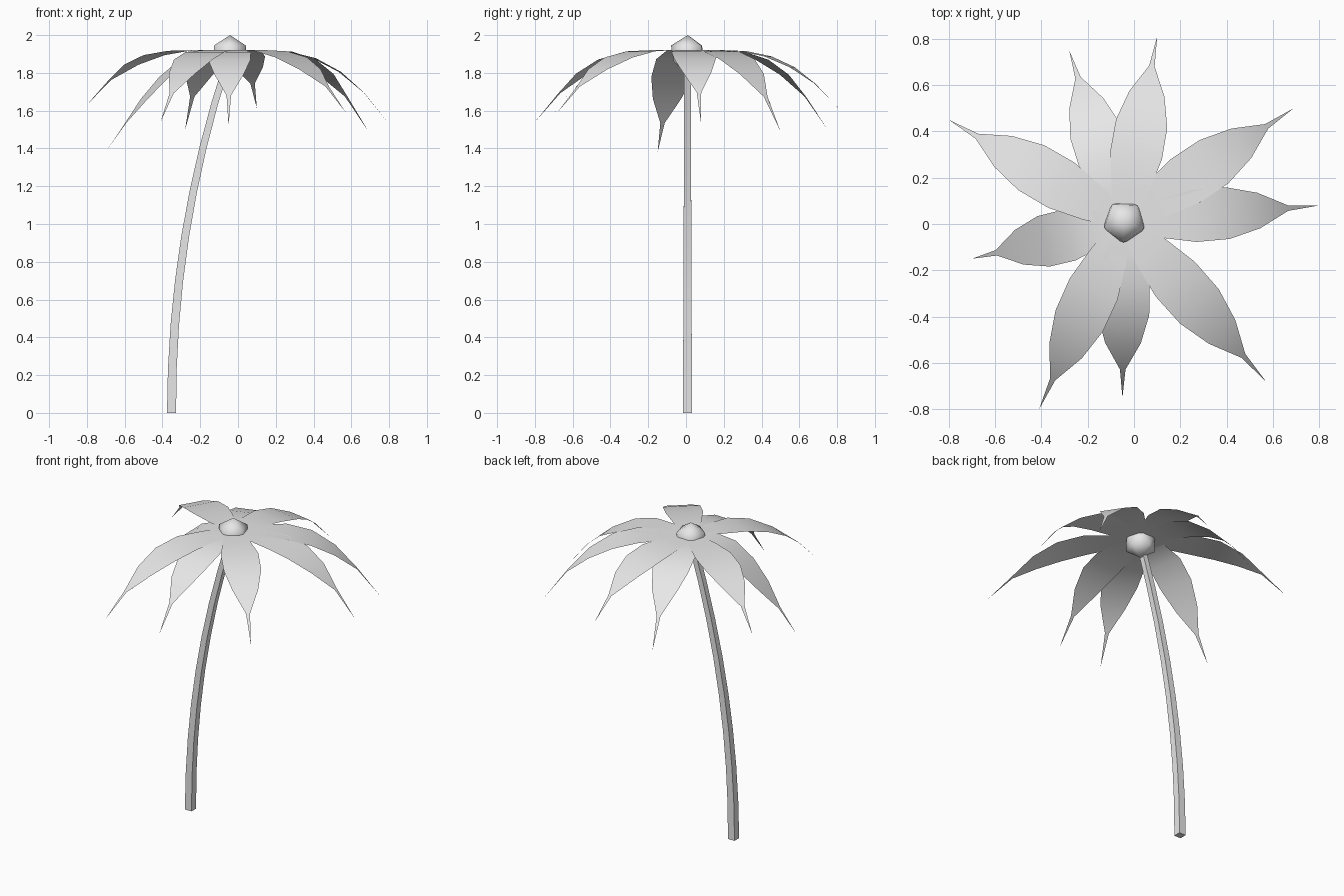
import bpy, bmesh, math
from mathutils import Vector

cube = bpy.data.objects.get("Cube")
if cube:
    bpy.data.objects.remove(cube, do_unlink=True)

# One plain grey for every part
GREY = (0.8, 0.8, 0.8, 1)
grey = bpy.data.materials.new("light_grey")
grey.use_nodes = True
grey.diffuse_color = GREY
grey.node_tree.nodes["Principled BSDF"].inputs["Base Color"].default_value = GREY


def finish(bm, name, smooth_angle=180):
    """Turn a bmesh into a smooth-shaded object with the grey material."""
    mesh = bpy.data.meshes.new(name)
    bm.to_mesh(mesh)
    bm.free()
    obj = bpy.data.objects.new(name, mesh)
    bpy.context.collection.objects.link(obj)
    mesh.materials.append(grey)
    bpy.ops.object.select_all(action="DESELECT")
    obj.select_set(True)
    bpy.context.view_layer.objects.active = obj
    bpy.ops.object.shade_smooth_by_angle(angle=math.radians(smooth_angle))
    return obj


# Trunk: a square section swept up a leaning curve, tapering slightly
def trunk(height=1.87, segments=8):
    bm = bmesh.new()
    rings = []
    for i in range(segments + 1):
        t = i / segments
        x = -0.352 + 0.3 * t ** 2.05
        lean = math.atan(0.3 * 2.05 * t ** 1.05 / height)
        half = 0.024 - 0.007 * t
        ring = []
        for sx, sy in ((-1, -1), (1, -1), (1, 1), (-1, 1)):
            dx = sx * half
            ring.append(bm.verts.new((x + dx * math.cos(lean), 0.008 + sy * half,
                                      height * t - dx * math.sin(lean))))
        rings.append(ring)
    for low, high in zip(rings, rings[1:]):
        for k in range(4):
            n = (k + 1) % 4
            bm.faces.new((low[k], low[n], high[n], high[k]))
    bm.faces.new(rings[0][::-1])
    bm.faces.new(rings[-1])
    finish(bm, "trunk", 30)


# Frond: a flat blade along a drooping line, ending in a thin spike
CROWN = Vector((-0.042, 0.01, 1.92))
BLADE = ((0.03, 0.04), (0.18, 0.082), (0.36, 0.113), (0.53, 0.112),
         (0.69, 0.077), (0.84, 0.012))  # distance along, half width


def frond(name, tip, bend, lift):
    out = Vector(tip) - CROWN
    drop, out.z = -out.z, 0
    side = Vector((-out.y, out.x, 0)).normalized()
    base = CROWN + Vector((0, 0, lift))

    def spine(t):
        return base + out * t - Vector((0, 0, drop * max(0, (t - 0.2) / 0.8) ** bend))

    bm = bmesh.new()
    rows = [[bm.verts.new(spine(t) + side * w * s) for s in (-1, 1)] for t, w in BLADE]
    for a, b in zip(rows, rows[1:]):
        bm.faces.new((a[0], b[0], b[1], a[1]))
    bm.faces.new((rows[-1][0], bm.verts.new(spine(1)), rows[-1][1]))
    finish(bm, name)


trunk()

# Crown of fronds: tip position and how late each one bends down
FRONDS = [
    ((0.80, 0.08, 1.53), 2.5), ((0.69, 0.50, 1.49), 2.5), ((0.10, 0.81, 1.61), 2.5),
    ((-0.28, 0.75, 1.50), 2.4), ((-0.80, 0.45, 1.63), 2.7), ((-0.70, -0.15, 1.38), 1.5),
    ((-0.41, -0.80, 1.54), 2.3), ((-0.05, -0.75, 1.52), 2.3), ((0.57, -0.68, 1.59), 2.4),
]
for i, (tip, bend) in enumerate(FRONDS):
    frond(f"frond_{i + 1}", tip, bend, 0.0006 * (i % 3))

# Bud: a faceted ball at the top of the trunk
bm = bmesh.new()
bmesh.ops.create_icosphere(bm, subdivisions=1, radius=0.1)
bud = finish(bm, "bud")
bud.location = (CROWN.x, CROWN.y, 1.9)
bud.rotation_euler.z = math.radians(52)
